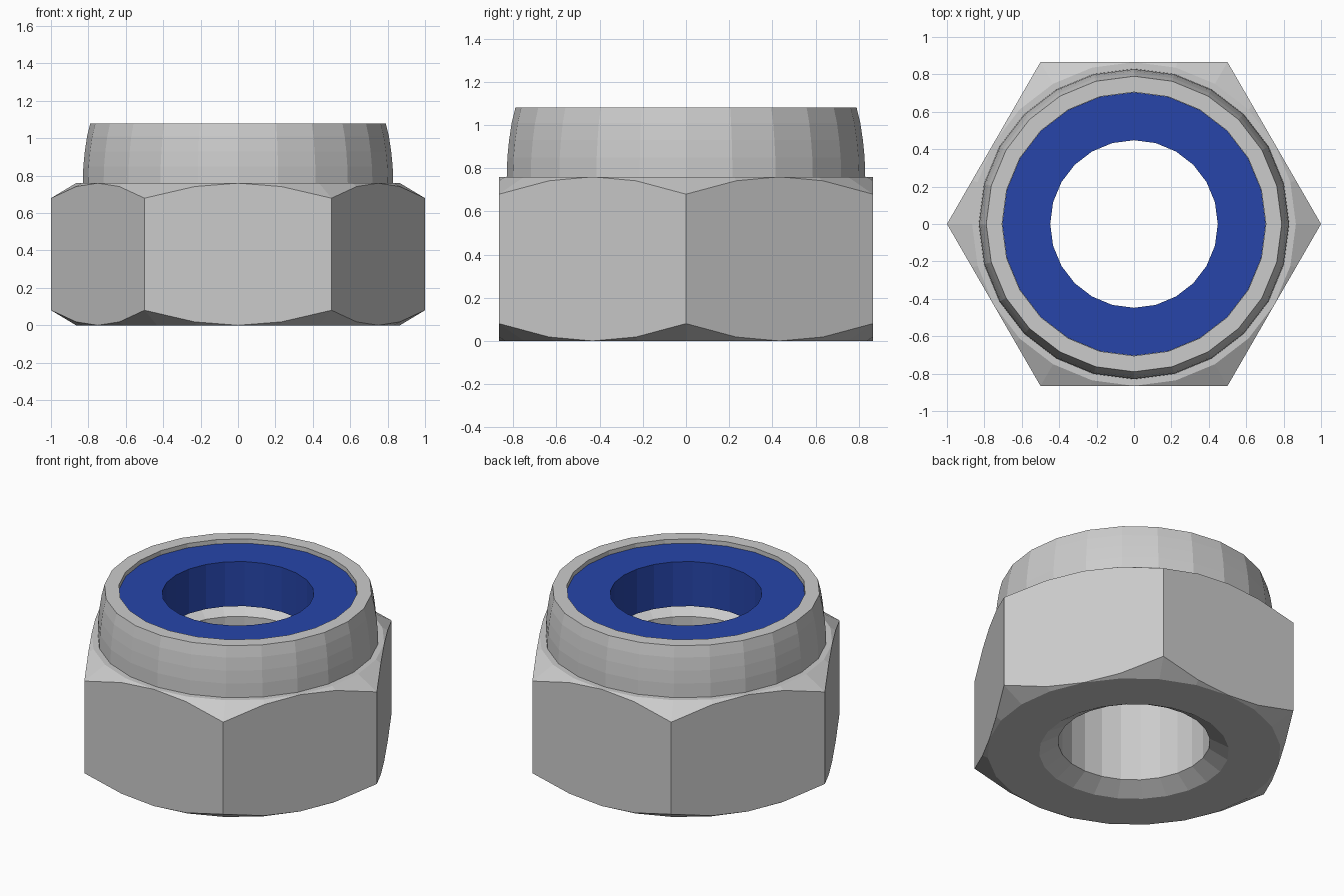
import bpy
import bmesh
from math import cos, sin, radians, pi

if "Cube" in bpy.data.objects:
    bpy.data.objects.remove(bpy.data.objects["Cube"])

SIDES = 24
APOTHEM = 0.866


def hex_radius(angle):
    # distance from the centre to a hexagon with corners on the x axis
    return APOTHEM / cos(angle % (pi / 3) - pi / 6)


def build_rings(name, rings):
    # each ring is a function of angle giving (radius, z); the loop of rings is closed
    bm = bmesh.new()
    loops = []
    for ring in rings:
        loop = []
        for i in range(SIDES):
            a = 2 * pi * i / SIDES
            r, z = ring(a)
            loop.append(bm.verts.new((r * cos(a), r * sin(a), z)))
        loops.append(loop)
    for k, lower in enumerate(loops):
        upper = loops[(k + 1) % len(loops)]
        for i in range(SIDES):
            j = (i + 1) % SIDES
            bm.faces.new((lower[i], lower[j], upper[j], upper[i]))
    bmesh.ops.recalc_face_normals(bm, faces=bm.faces[:])
    # merge the coplanar strips into clean flats
    bmesh.ops.dissolve_limit(bm, angle_limit=radians(0.3), verts=bm.verts[:],
                             edges=[e for e in bm.edges if abs(e.verts[0].co.z - e.verts[1].co.z) > 0.3])
    mesh = bpy.data.meshes.new(name)
    bm.to_mesh(mesh)
    bm.free()
    obj = bpy.data.objects.new(name, mesh)
    bpy.context.collection.objects.link(obj)
    return obj


def circle(r, z):
    return lambda a: (r, z)


def chamfered_hex(z, direction):
    # where the corner chamfer cone meets the hexagon sides
    def ring(a):
        r = hex_radius(a)
        return r, z + direction * 0.6 * (r - APOTHEM)
    return ring


# Hexagonal body with curved collar, insert pocket and countersunk bore
build_rings("nut_body", [
    circle(0.56, 0), circle(APOTHEM - 0.0005, 0),
    chamfered_hex(0, 1), chamfered_hex(0.76, -1),
    circle(APOTHEM - 0.0005, 0.76),
    circle(0.83, 0.76), circle(0.827, 0.85), circle(0.819, 0.93),
    circle(0.807, 1.01), circle(0.79, 1.08),
    circle(0.705, 1.08), circle(0.705, 0.76),
    circle(0.56, 0.76), circle(0.448, 0.695), circle(0.448, 0.065),
])

# Blue locking ring seated just below the rim
insert = build_rings("locking_insert", [
    circle(0.448, 0.762), circle(0.704, 0.762),
    circle(0.704, 1.052), circle(0.448, 1.052),
])
blue = bpy.data.materials.new("insert_blue")
blue.diffuse_color = (0.02, 0.06, 0.4, 1)
blue.use_nodes = True
blue.node_tree.nodes["Principled BSDF"].inputs["Base Color"].default_value = blue.diffuse_color
insert.data.materials.append(blue)
